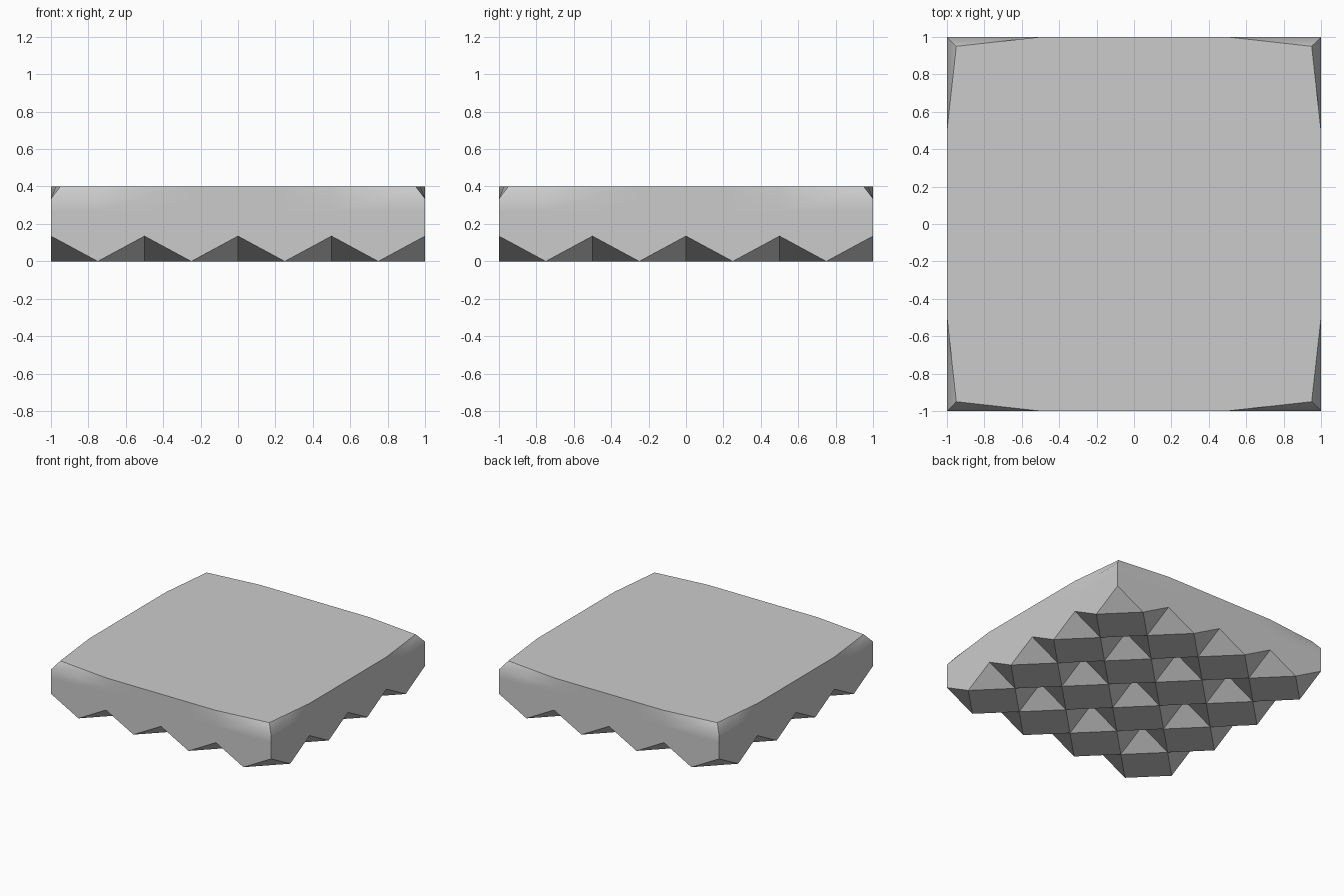
import bpy, bmesh
from math import radians

if "Cube" in bpy.data.objects:
    bpy.data.objects.remove(bpy.data.objects["Cube"])

N = 8                 # underside cells per side
STEP = 2 / N
PIT = 0.135           # depth of the underside notches
TOP = 0.40
CUT = 0.05            # how far the top corners are pulled in

bm = bmesh.new()

# underside: diamond pits at every second grid point, flat lands between them
def pit_height(i, j):
    return PIT if i % 2 == 0 and j % 2 == 0 else 0.0

grid = [[bm.verts.new((-1 + i * STEP, -1 + j * STEP, pit_height(i, j)))
         for j in range(N + 1)] for i in range(N + 1)]
for i in range(N):
    for j in range(N):
        a, b = grid[i][j], grid[i + 1][j]
        c, d = grid[i + 1][j + 1], grid[i][j + 1]
        # split each cell between its two low points
        tris = ((a, d, b), (b, d, c)) if (i + j) % 2 == 0 else ((a, d, c), (a, c, b))
        for t in tris:
            bm.faces.new(t)

# walls: rings stacked on the perimeter, the last one pulled in at the corners
loop = ([(i, 0) for i in range(N)] + [(N, j) for j in range(N)] +
        [(i, N) for i in range(N, 0, -1)] + [(0, j) for j in range(N, 0, -1)])

def ring(z, cut):
    verts = []
    for i, j in loop:
        x, y = -1 + i * STEP, -1 + j * STEP
        t = max(0.0, (min(abs(x), abs(y)) - 0.5) / 0.5) * cut
        sx, sy = (x > 0) - (x < 0), (y > 0) - (y < 0)
        verts.append(bm.verts.new((x - sx * t, y - sy * t, z)))
    return verts

rings = [[grid[i][j] for i, j in loop], ring(0.267, 0), ring(0.335, 0), ring(TOP, CUT)]
for lo, hi in zip(rings, rings[1:]):
    for k in range(len(loop)):
        n = (k + 1) % len(loop)
        f = bm.faces.new((lo[k], lo[n], hi[n], hi[k]))
        f.smooth = True

# flat top
bm.faces.new(rings[-1])

# soft walls, crisp edges
bm.normal_update()
for e in bm.edges:
    e.smooth = e.calc_face_angle(0) < radians(45)

mesh = bpy.data.meshes.new("notched_tile")
bm.to_mesh(mesh)
bm.free()
bpy.context.collection.objects.link(bpy.data.objects.new("notched_tile", mesh))
